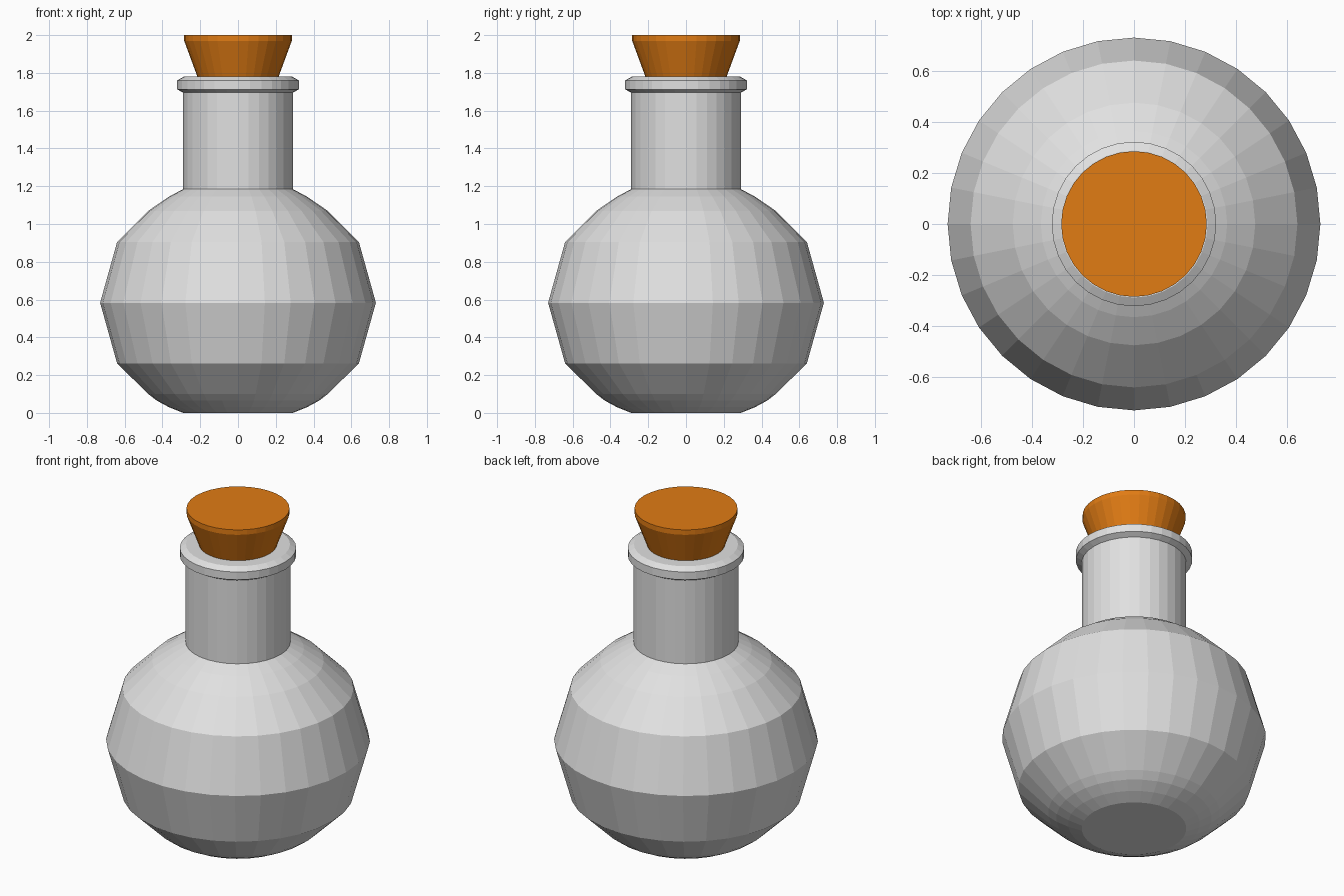
import bpy
import bmesh
from math import cos, sin, tau

SIDES = 32

cube = bpy.data.objects.get("Cube")
if cube:
    bpy.data.objects.remove(cube, do_unlink=True)


def make_material(name, colour):
    mat = bpy.data.materials.new(name)
    mat.use_nodes = True
    mat.diffuse_color = (*colour, 1)
    mat.node_tree.nodes["Principled BSDF"].inputs["Base Color"].default_value = (*colour, 1)
    return mat


def lathe(name, profile, material):
    """Turn (radius, height) points, listed from bottom to top, into a capped solid."""
    bm = bmesh.new()
    rings = [[bm.verts.new((r * cos(tau * i / SIDES), r * sin(tau * i / SIDES), z))
              for i in range(SIDES)] for r, z in profile]
    for low, high in zip(rings, rings[1:]):
        for i in range(SIDES):
            j = (i + 1) % SIDES
            bm.faces.new((low[i], low[j], high[j], high[i]))
    bm.faces.new(rings[0][::-1])
    bm.faces.new(rings[-1])
    mesh = bpy.data.meshes.new(name)
    bm.to_mesh(mesh)
    bm.free()
    mesh.materials.append(material)
    obj = bpy.data.objects.new(name, mesh)
    bpy.context.collection.objects.link(obj)
    return obj


glass = make_material("pale grey glass", (0.75, 0.75, 0.75))
cork = make_material("orange cork", (0.75, 0.2, 0.007))

# Round faceted body, straight neck and bevelled lip
lathe("bottle", [
    (0.29, 0.0), (0.365, 0.03), (0.43, 0.065), (0.475, 0.1),
    (0.64, 0.262), (0.73, 0.583), (0.64, 0.905),
    (0.475, 1.07), (0.365, 1.145), (0.29, 1.185),
    (0.29, 1.695), (0.322, 1.713), (0.322, 1.76), (0.288, 1.78),
], glass)

# Tapered stopper with a short straight rim
lathe("stopper", [(0.19, 1.7), (0.215, 1.78), (0.285, 1.97), (0.285, 2.0)], cork)
